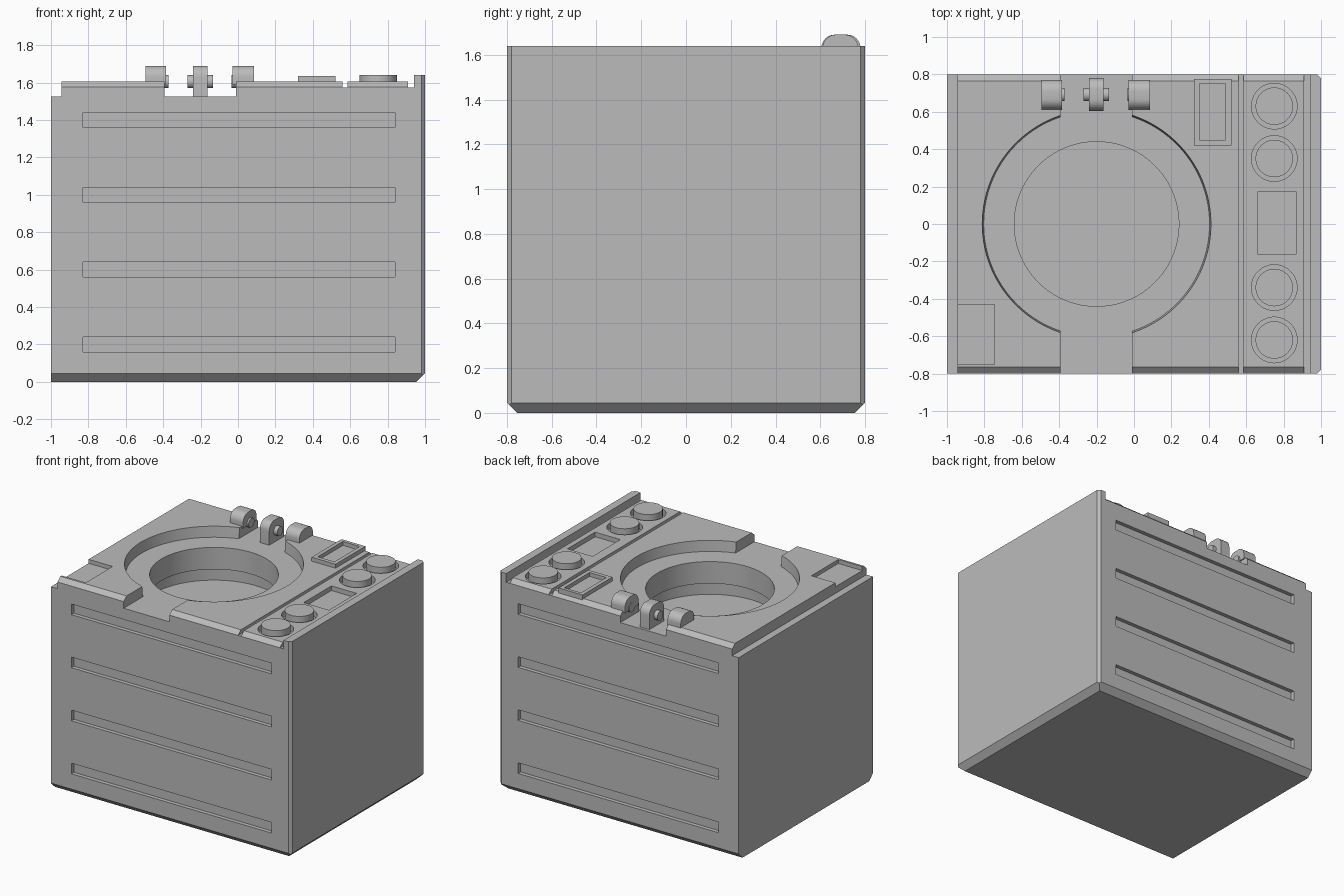
import bpy, bmesh, math
from mathutils import Vector

cube = bpy.data.objects.get("Cube")
if cube:
    bpy.data.objects.remove(cube, do_unlink=True)

grey = bpy.data.materials.new("plain grey")
grey.use_nodes = True
COLOUR = (0.5, 0.5, 0.5, 1)
grey.diffuse_color = COLOUR
grey.node_tree.nodes["Principled BSDF"].inputs["Base Color"].default_value = COLOUR

# Main levels
DECK, GUTTER, FLOOR, WALL = 1.605, 1.575, 1.525, 1.64
CX = -0.2


def prism(name, pts, axis, a, b, end_scale=1.0):
    """Extrude a 2D profile along an axis from a to b, optionally tapering."""
    place = {"x": lambda u, v, t: (t, u, v),
             "y": lambda u, v, t: (u, t, v),
             "z": lambda u, v, t: (u, v, t)}[axis]
    n = len(pts)
    mu, mv = sum(p[0] for p in pts) / n, sum(p[1] for p in pts) / n
    bm = bmesh.new()
    start = [bm.verts.new(place(u, v, a)) for u, v in pts]
    end = [bm.verts.new(place(mu + (u - mu) * end_scale, mv + (v - mv) * end_scale, b))
           for u, v in pts]
    bm.faces.new(start)
    bm.faces.new(end)
    for i in range(n):
        j = (i + 1) % n
        bm.faces.new((start[i], start[j], end[j], end[i]))
    bmesh.ops.recalc_face_normals(bm, faces=bm.faces)
    mesh = bpy.data.meshes.new(name)
    bm.to_mesh(mesh)
    bm.free()
    mesh.materials.append(grey)
    obj = bpy.data.objects.new(name, mesh)
    bpy.context.collection.objects.link(obj)
    return obj


def rect(u0, u1, v0, v1):
    return [(u0, v0), (u1, v0), (u1, v1), (u0, v1)]


def circle(u, v, r, n=64):
    return [(u + r * math.cos(i * math.tau / n), v + r * math.sin(i * math.tau / n))
            for i in range(n)]


def box(name, x0, x1, y0, y1, z0, z1):
    return prism(name, rect(x0, x1, y0, y1), "z", z0, z1)


def activate(obj):
    bpy.ops.object.select_all(action="DESELECT")
    obj.select_set(True)
    bpy.context.view_layer.objects.active = obj


def cut(target, cutter):
    """Subtract a cutter, then discard it."""
    cutter.hide_render = True
    mod = target.modifiers.new("cut", "BOOLEAN")
    mod.operation, mod.solver, mod.object = "DIFFERENCE", "EXACT", cutter
    activate(target)
    bpy.ops.object.modifier_apply(modifier=mod.name)
    bpy.data.objects.remove(cutter, do_unlink=True)


def smooth(obj):
    activate(obj)
    bpy.ops.object.shade_smooth_by_angle(angle=math.radians(30))


# Body: stepped cross-section with ledge, deck, groove, gutter and side wall
section = [(-1, 0), (1, 0), (1, WALL), (0.94, WALL), (0.94, GUTTER), (0.91, GUTTER),
           (0.91, DECK), (0.585, DECK), (0.585, GUTTER), (0.56, GUTTER), (0.56, DECK),
           (-0.945, DECK), (-0.945, FLOOR), (-1, FLOOR)]
body = prism("body", section, "y", -0.8, 0.8)

# Chamfers on the front and back: bottom edge, deck edge, right corners
for s in (-1, 1):
    cut(body, prism("cutter", [(s * 0.75, -0.005), (s * 0.81, 0.055), (s * 0.81, -0.005)],
                    "x", -1.1, 1.1))
    cut(body, prism("cutter", [(s * 0.76, 1.61), (s * 0.805, 1.571), (s * 0.805, 1.61)],
                    "x", -0.96, 0.925))
    cut(body, prism("cutter", [(0.97, s * 0.81), (1.01, s * 0.77), (1.01, s * 0.81)],
                    "z", -0.1, 1.7))
cut(body, prism("cutter", [(0.95, -0.005), (1.01, 0.055), (1.01, -0.005)], "y", -0.9, 0.9))

# Long grooves on the front and back
for s in (-1, 1):
    for i in range(4):
        z = 0.2 + 0.4 * i
        y0, y1 = sorted((s * 0.77, s * 0.9))
        cut(body, box("cutter", -0.83, 0.84, y0, y1, z - 0.04, z + 0.04))

# Round recess with channels to both edges, and the deep opening
cut(body, prism("cutter", circle(CX, 0, 0.613, 128), "z", 1.62, FLOOR, 0.985))
cut(body, box("cutter", -0.393, -0.012, -0.9, 0.9, FLOOR, 1.7))
cut(body, prism("cutter", circle(CX, 0, 0.44, 96), "z", 1.26, 1.6))
cut(body, prism("cutter", circle(CX, 0, 0.5, 96), "z", 1.25, 1.36))

# Corner pocket and control strip pocket
cut(body, box("cutter", -0.97, -0.745, -0.75, -0.43, GUTTER, 1.7))
cut(body, box("cutter", 0.66, 0.87, -0.16, 0.17, 1.57, 1.7))

# Knobs standing in round wells
for i, y in enumerate((-0.62, -0.34, 0.35, 0.63)):
    cut(body, prism("cutter", circle(0.75, y, 0.122), "z", 1.56, 1.7))
    smooth(prism(f"knob_{i + 1}", circle(0.75, y, 0.1), "z", 1.55, WALL))
smooth(body)

# Raised frame on the deck
frame = box("raised_frame", 0.32, 0.52, 0.42, 0.775, 1.59, 1.635)
cut(frame, box("cutter", 0.35, 0.49, 0.45, 0.75, 1.606, 1.7))


def lug(name, x0, x1, y0, y1, z0, top, r):
    """Hinge lug with a rounded top."""
    pts = [(y0, z0), (y1, z0)]
    for cy, start in ((y1 - r, 0), (y0 + r, 90)):
        for k in range(9):
            a = math.radians(start + k * 90 / 8)
            pts.append((cy + r * math.cos(a), top - r + r * math.sin(a)))
    smooth(prism(name, pts, "x", x0, x1))


# Hinge lugs and pins at the back
lug("right_hinge_lug", -0.495, -0.385, 0.61, 0.77, 1.59, 1.69, 0.06)
lug("middle_hinge_lug", -0.24, -0.163, 0.605, 0.78, FLOOR - 0.01, 1.69, 0.06)
lug("left_hinge_lug", -0.03, 0.085, 0.61, 0.77, 1.59, 1.69, 0.06)
for name, x0, x1 in (("right_pin", -0.4, -0.372), ("middle_pin", -0.27, -0.133),
                     ("left_pin", -0.035, 0)):
    smooth(prism(name, circle(0.692, 1.605, 0.035, 24), "x", x0, x1))
